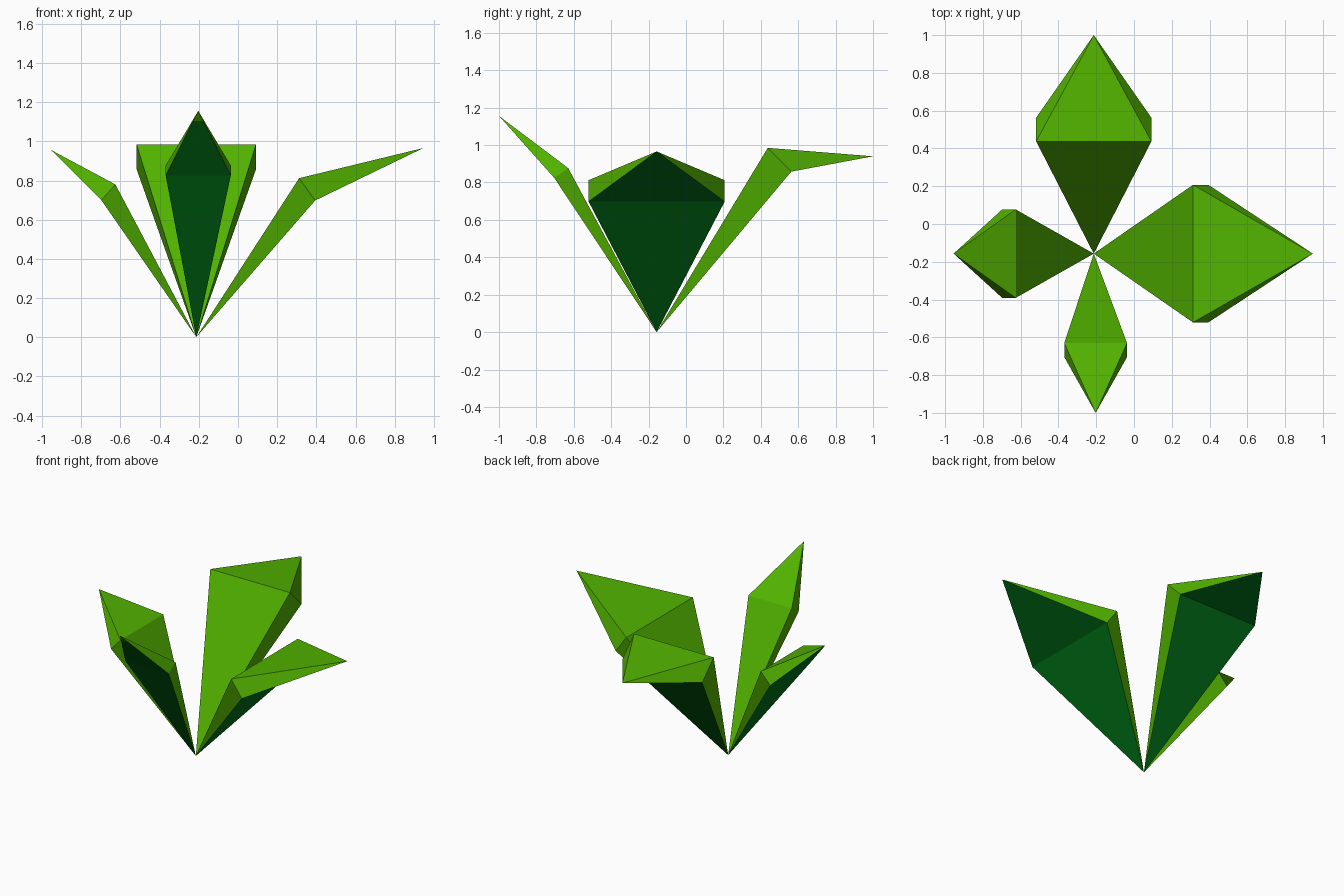
import bpy, bmesh, math
from mathutils import Matrix, Vector

if "Cube" in bpy.data.objects:
    bpy.data.objects.remove(bpy.data.objects["Cube"])


def material(name, rgb):
    m = bpy.data.materials.new(name)
    m.diffuse_color = (*rgb, 1)
    m.use_nodes = True
    m.node_tree.nodes["Principled BSDF"].inputs["Base Color"].default_value = m.diffuse_color
    return m


LEAF = material("leaf green", (0.084, 0.445, 0.0))
UNDER = material("underside dark green", (0.0, 0.168, 0.009))
ROOT = Vector((-0.213, -0.157, 0.0))  # shared stem point


def leaf(name, angle, half_width, inner, outer, tip, side=0.0, light_tip=0.0):
    """Folded leaf; inner, outer and tip are (distance from root, height).
    side shifts it sideways, light_tip is the light share of the underside tip."""
    bm = bmesh.new()
    base = bm.verts.new((0, 0, 0))
    end = bm.verts.new((tip[0], side, tip[1]))
    up = [bm.verts.new((inner[0], side + s * half_width, inner[1])) for s in (-1, 1)]
    low = [bm.verts.new((outer[0], side + s * half_width, outer[1])) for s in (-1, 1)]
    bm.faces.new((base, *up))                        # inner surface
    bm.faces.new((end, *up))
    bm.faces.new((base, *low)).material_index = 1    # dark underside
    under_tip = bm.faces.new((end, *low))
    under_tip.material_index = 1
    for point in (base, end):                        # rim
        for u, l in zip(up, low):
            bm.faces.new((point, u, l))
    if light_tip:                                    # light point under the tip
        mid = (low[0].co + low[1].co) / 2
        axis = end.co - mid
        cut = bmesh.ops.bisect_plane(
            bm, geom=[under_tip, *under_tip.edges, *under_tip.verts],
            plane_co=end.co - axis * light_tip, plane_no=axis)
        for f in cut["geom"]:
            if isinstance(f, bmesh.types.BMFace) and f.material_index == 1:
                if (f.calc_center_median() - end.co).length < axis.length * light_tip:
                    f.material_index = 0
    bmesh.ops.recalc_face_normals(bm, faces=bm.faces[:])
    bm.transform(Matrix.Translation(ROOT) @ Matrix.Rotation(math.radians(angle), 4, 'Z'))
    mesh = bpy.data.meshes.new(name)
    bm.to_mesh(mesh)
    bm.free()
    mesh.materials.append(LEAF)
    mesh.materials.append(UNDER)
    bpy.context.collection.objects.link(bpy.data.objects.new(name, mesh))


# Four leaves of different sizes around the root
leaf("right_leaf", 0, 0.364, (0.525, 0.812), (0.607, 0.698), (1.16, 0.966))
leaf("back_leaf", 90, 0.305, (0.594, 0.985), (0.72, 0.858), (1.157, 0.94))
leaf("left_leaf", 180, 0.234, (0.413, 0.78), (0.485, 0.70), (0.742, 0.956))
leaf("front_leaf", 270, 0.166, (0.473, 0.877), (0.548, 0.825), (0.843, 1.156),
     side=0.010, light_tip=0.16)
